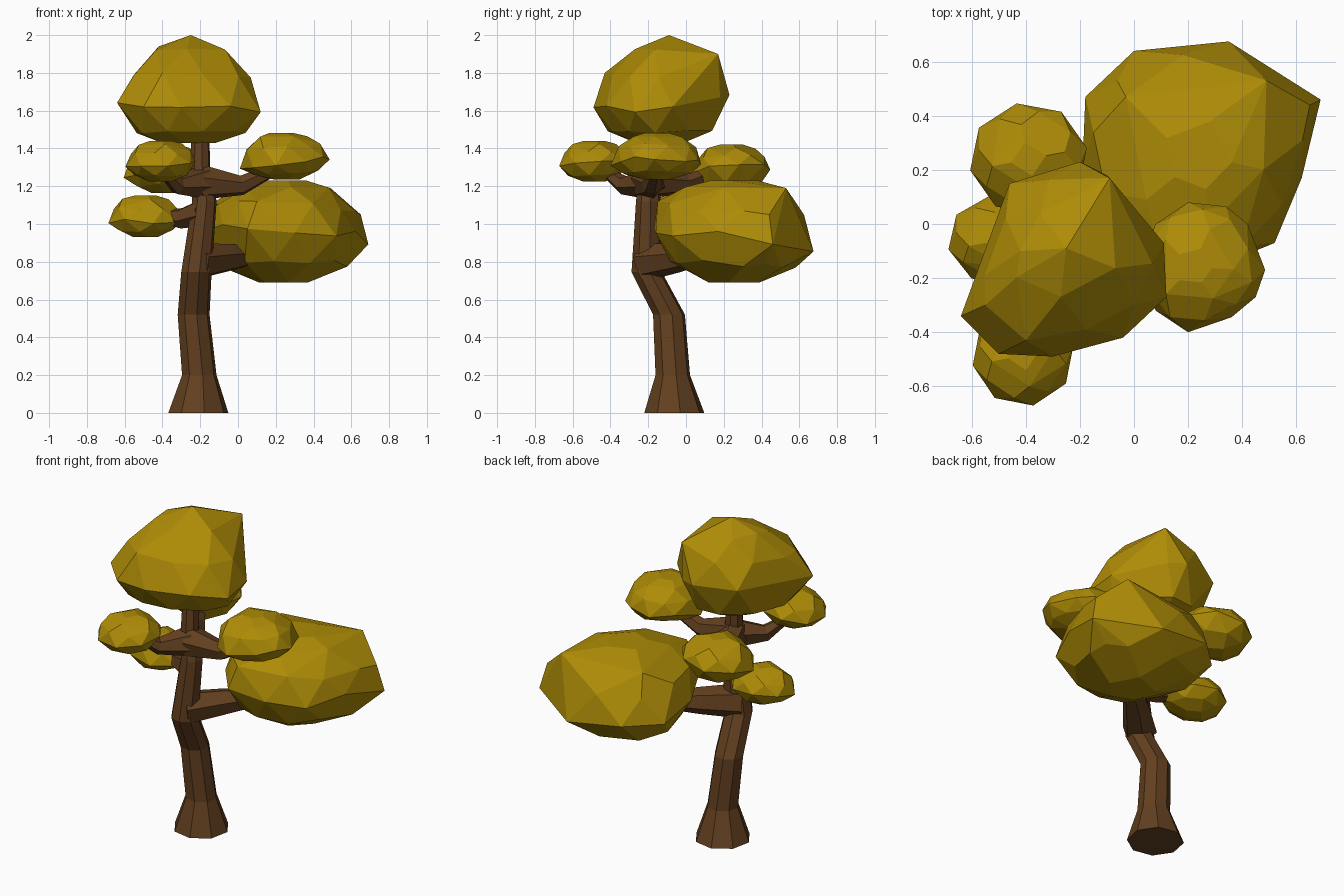
import bpy, bmesh, math, random
from mathutils import Vector

if "Cube" in bpy.data.objects:
    bpy.data.objects.remove(bpy.data.objects["Cube"])

random.seed(4)


def material(name, rgb):
    m = bpy.data.materials.new(name)
    m.diffuse_color = (*rgb, 1)
    m.use_nodes = True
    m.node_tree.nodes["Principled BSDF"].inputs["Base Color"].default_value = m.diffuse_color
    return m


LEAF = material("mustard_leaf", (0.42, 0.26, 0.002))
BARK = material("brown_bark", (0.125, 0.051, 0.014))


def finish(bm, name, mat):
    bmesh.ops.recalc_face_normals(bm, faces=bm.faces)
    me = bpy.data.meshes.new(name)
    bm.to_mesh(me)
    bm.free()
    me.materials.append(mat)
    ob = bpy.data.objects.new(name, me)
    bpy.context.collection.objects.link(ob)


def limb(name, path, sides, horizontal=False):
    """Faceted tapering tube along (x, y, z, radius) points."""
    bm = bmesh.new()
    pts = [Vector(p[:3]) for p in path]
    rings = []
    for i, p in enumerate(path):
        d = pts[min(i + 1, len(pts) - 1)] - pts[max(i - 1, 0)]
        if horizontal:
            u, v = Vector((1, 0, 0)), Vector((0, 1, 0))
        else:
            u = d.cross(Vector((0, 0, 1))).normalized()
            v = u.cross(d).normalized()
        ring = []
        for k in range(sides):
            a = math.tau * (k + 0.25) / sides
            ring.append(bm.verts.new(pts[i] + (u * math.cos(a) + v * math.sin(a)) * p[3]))
        rings.append(ring)
    for a, b in zip(rings, rings[1:]):
        for k in range(sides):
            j = (k + 1) % sides
            bm.faces.new((a[k], a[j], b[j], b[k]))
    bm.faces.new(rings[0])
    bm.faces.new(rings[-1])
    finish(bm, name, BARK)


# (height fraction, scale, staggered) of the rings of a leaf clump
ROUND = [(-1, .38, 0), (-.7, .8, 1), (0, 1, 0), (.46, .86, 1), (.84, .48, 0), (1, .1, 0)]
BROAD = [(-1, .32, 0), (-.6, .81, 1), (0, 1, 0), (.5, .92, 1), (.86, .62, 0), (1, .3, 0)]


def clump(name, outline, z0, zm, z1, levels, tilt=(0, 0), shift=(0, 0), corners=()):
    """Convex faceted clump: plan outline, bottom / widest / top heights, extra corners."""
    n = len(outline)
    cx = (min(p[0] for p in outline) + max(p[0] for p in outline)) / 2
    cy = (min(p[1] for p in outline) + max(p[1] for p in outline)) / 2
    bm = bmesh.new()
    for t, s, stagger in levels:
        step = 2 if abs(t) > .8 else 1
        for k in range(0, n, step):
            x, y = outline[k]
            if stagger:
                x = (x + outline[(k + 1) % n][0]) / 2
                y = (y + outline[(k + 1) % n][1]) / 2
            dx, dy = (x - cx) * s, (y - cy) * s
            z = zm + t * (z1 - zm if t > 0 else zm - z0)
            z += (1 - abs(t)) * (dx * tilt[0] + dy * tilt[1] + random.uniform(-.07, .07) * (z1 - z0))
            up = max(t, 0)
            bm.verts.new((cx + dx + shift[0] * up, cy + dy + shift[1] * up, z))
    for c in corners:
        bm.verts.new(c)
    bmesh.ops.convex_hull(bm, input=bm.verts)
    junk = [v for v in bm.verts if not v.link_faces]
    bmesh.ops.delete(bm, geom=junk, context='VERTS')
    bmesh.ops.dissolve_limit(bm, angle_limit=math.radians(8), verts=bm.verts, edges=bm.edges)
    finish(bm, name, LEAF)


def oval(cx, cy, rx, ry, n=8, turn=0.2):
    return [(cx + rx * math.cos(math.tau * k / n + turn),
             cy + ry * math.sin(math.tau * k / n + turn)) for k in range(n)]


# Trunk
limb("trunk", [(-.21, -.062, 0, .162), (-.205, -.07, .2, .093), (-.235, -.09, .52, .086),
               (-.22, -.208, .745, .082), (-.178, -.2, 1.12, .066), (-.2, -.19, 1.3, .054),
               (-.2, -.18, 1.5, .048)], 8, True)

# Branches
limb("lower_branch", [(-.22, -.21, .8, .1), (-.06, -.05, .82, .078), (.04, .04, .83, .06)], 6)
limb("left_branch", [(-.19, -.2, 1.06, .075), (-.3, -.13, 1.03, .056), (-.42, -.08, 1.04, .03)], 6)
limb("right_branch", [(-.19, -.2, 1.22, .095), (.02, -.18, 1.205, .054), (.2, -.16, 1.29, .03)], 6)
limb("front_branch", [(-.19, -.2, 1.22, .09), (-.32, -.33, 1.205, .05), (-.4, -.43, 1.28, .025)], 6)
limb("back_branch", [(-.19, -.2, 1.22, .09), (-.29, .0, 1.215, .054), (-.37, .16, 1.28, .025)], 6)

# Leaf clumps
clump("crown_leaves", [(-.64, -.34), (-.5, -.48), (-.3, -.49), (-.04, -.42), (.12, -.27), (.11, -.07),
                       (-.1, .18), (-.2, .23), (-.46, .15), (-.57, -.1)],
      1.43, 1.63, 1.98, ROUND, (0, .1), (.01, .04),
      [(-.25, -.09, 2.0), (-.09, .17, 1.9), (-.55, -.3, 1.79), (-.4, -.43, 1.8), (-.42, -.1, 1.94)])
clump("large_side_leaves", [(-.18, .47), (0, .64), (.35, .675), (.69, .46), (.62, .17), (.52, -.07),
                            (.3, -.16), (.05, -.17), (-.08, -.01), (-.19, .22)],
      .69, .93, 1.23, BROAD, (-.03, -.14), (0, 0),
      [(.49, .53, 1.19), (.65, .44, 1.05), (-.03, .47, 1.18), (.33, .62, 1.03), (.56, .42, .79),
       (.1, -.15, 1.12)])
clump("right_leaves", [(.08, -.32), (.2, -.4), (.36, -.345), (.45, -.27), (.485, -.17), (.42, 0),
                       (.34, .065), (.2, .08), (.08, 0), (.01, -.16)],
      1.235, 1.33, 1.483, BROAD, (.1, 0), (-.03, 0))
clump("front_leaves", oval(-.41, -.485, .19, .19), 1.225, 1.31, 1.44, BROAD, (.05, .05))
clump("back_leaves", oval(-.39, .24, .22, .21), 1.165, 1.28, 1.42, BROAD, (.1, .05))
clump("left_leaves", oval(-.49, -.06, .2, .17), .93, 1.02, 1.15, BROAD, (0, .05))
